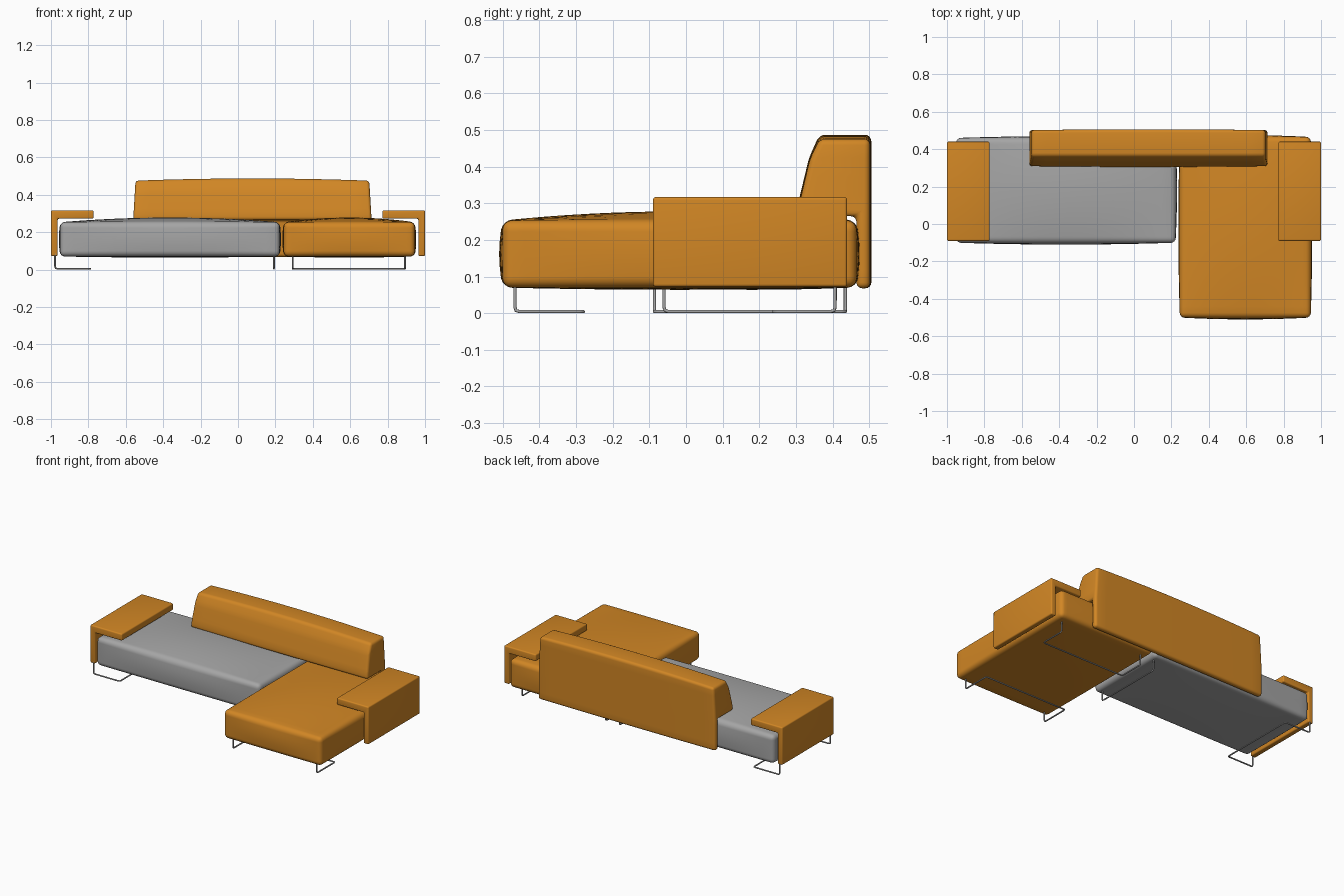
import bpy, bmesh, math
from mathutils import Vector

if "Cube" in bpy.data.objects:
    bpy.data.objects.remove(bpy.data.objects["Cube"])


def material(name, rgb):
    m = bpy.data.materials.new(name)
    m.use_nodes = True
    m.diffuse_color = (*rgb, 1)
    m.node_tree.nodes["Principled BSDF"].inputs["Base Color"].default_value = (*rgb, 1)
    return m


ORANGE = material("orange fabric", (0.64, 0.24, 0.018))
GREY = material("grey fabric", (0.38, 0.38, 0.38))
METAL = material("brushed metal", (0.38, 0.38, 0.38))


def prism(name, profile, place, start, end, radius, mat, cuts=(0, 0, 0), shape=None):
    """Extrude a closed profile, round its edges, slice it and reshape it."""
    bm = bmesh.new()
    caps = [[bm.verts.new(place(a, b, t)) for a, b in profile] for t in (start, end)]
    bm.faces.new(caps[0])
    bm.faces.new(caps[1])
    n = len(profile)
    for i in range(n):
        j = (i + 1) % n
        bm.faces.new((caps[0][i], caps[0][j], caps[1][j], caps[1][i]))
    bmesh.ops.recalc_face_normals(bm, faces=bm.faces)
    bmesh.ops.bevel(bm, geom=bm.edges[:], offset=radius, segments=4,
                    profile=0.5, affect='EDGES', clamp_overlap=True)
    lo = Vector([min(v.co[k] for v in bm.verts) for k in range(3)])
    hi = Vector([max(v.co[k] for v in bm.verts) for k in range(3)])
    for k, count in enumerate(cuts):
        normal = Vector([float(k == m) for m in range(3)])
        for i in range(1, count):
            bmesh.ops.bisect_plane(bm, geom=bm.verts[:] + bm.edges[:] + bm.faces[:],
                                   plane_co=lo.lerp(hi, i / count), plane_no=normal)
    if shape:
        mid, half = (lo + hi) / 2, (hi - lo) / 2
        for v in bm.verts:
            uvw = [(v.co[k] - mid[k]) / half[k] for k in range(3)]
            v.co += Vector(shape(*uvw))
    mesh = bpy.data.meshes.new(name)
    bm.to_mesh(mesh)
    bm.free()
    mesh.materials.append(mat)
    mesh.shade_smooth()
    mesh.set_sharp_from_angle(angle=math.radians(35))
    obj = bpy.data.objects.new(name, mesh)
    bpy.context.collection.objects.link(obj)
    return obj


# Stuffed seat cushions with crowned tops and softly bulging sides
def stuffed(u, v, w):
    a, b, c = 1 - u * u, 1 - v * v, 1 - w * w
    return (0.008 * u * b * c, 0.01 * v * a * c,
            (0.025 if w > 0 else 0.006) * w * a * b)


def seat(name, x0, x1, y0, y1, mat):
    prism(name, [(x0, y0), (x1, y0), (x1, y1), (x0, y1)],
          lambda a, b, t: (a, b, t), 0.07, 0.253, 0.025, mat, (16, 16, 6), stuffed)


seat("wide_seat", -0.95, 0.222, -0.1, 0.46, GREY)
seat("chaise_seat", 0.245, 0.945, -0.5, 0.465, ORANGE)


# Backrest that hooks over the rear edge of the seats
def back_shape(u, v, w):
    return (-0.012 * u * max(w, 0), 0.004 * v * (1 - u * u),
            0.012 * max(w, 0) ** 4 * (1 - u * u))


prism("backrest",
      [(0.465, 0.068), (0.502, 0.068), (0.502, 0.475), (0.365, 0.475),
       (0.338, 0.42), (0.312, 0.31), (0.308, 0.265), (0.465, 0.265)],
      lambda a, b, t: (t, a, b), -0.56, 0.714, 0.016, ORANGE, (16, 1, 8), back_shape)

# Folded armrests, mirrored on both ends
for side, label in ((-1, "right"), (1, "left")):
    prism(label + "_armrest",
          [(1, 0.072), (1, 0.317), (0.772, 0.317), (0.772, 0.272),
           (0.964, 0.272), (0.964, 0.072)],
          lambda a, b, t: (side * a, t, b), -0.09, 0.44, 0.008, ORANGE)


# Bent wire legs: posts at both ends of a floor runner
def wire(name, points, bend=0.012):
    pts = [Vector(p) for p in points]
    path = [pts[0]]
    for before, p, after in zip(pts, pts[1:], pts[2:]):
        a = p + (before - p).normalized() * bend
        b = p + (after - p).normalized() * bend
        path += [a, (a + b) / 4 + p / 2, b]
    path.append(pts[-1])
    curve = bpy.data.curves.new(name, 'CURVE')
    curve.dimensions = '3D'
    curve.bevel_depth = 0.0045
    curve.bevel_resolution = 2
    curve.use_fill_caps = True
    spline = curve.splines.new('POLY')
    spline.points.add(len(path) - 1)
    for sp, p in zip(spline.points, path):
        sp.co = (*p, 1)
    curve.materials.append(METAL)
    obj = bpy.data.objects.new(name, curve)
    bpy.context.collection.objects.link(obj)


TOP, FLOOR = 0.085, 0.0045


def runner(name, posts, inner):
    a, b = posts
    floor = [a, *inner, b]
    wire(name, [(*a, TOP), *[(*p, FLOOR) for p in floor], (*b, TOP)])


for label, y, y_in in (("front", -0.467, -0.28), ("back", 0.407, 0.24)):
    runner("chaise_" + label + "_leg", [(0.292, y), (0.893, y)],
           [(0.292, y_in), (0.893, y_in)])
runner("wide_seat_outer_leg", [(-0.978, -0.086), (-0.978, 0.435)],
       [(-0.79, -0.086), (-0.79, 0.435)])
runner("wide_seat_inner_leg", [(0.192, -0.06), (0.192, 0.407)], [])
